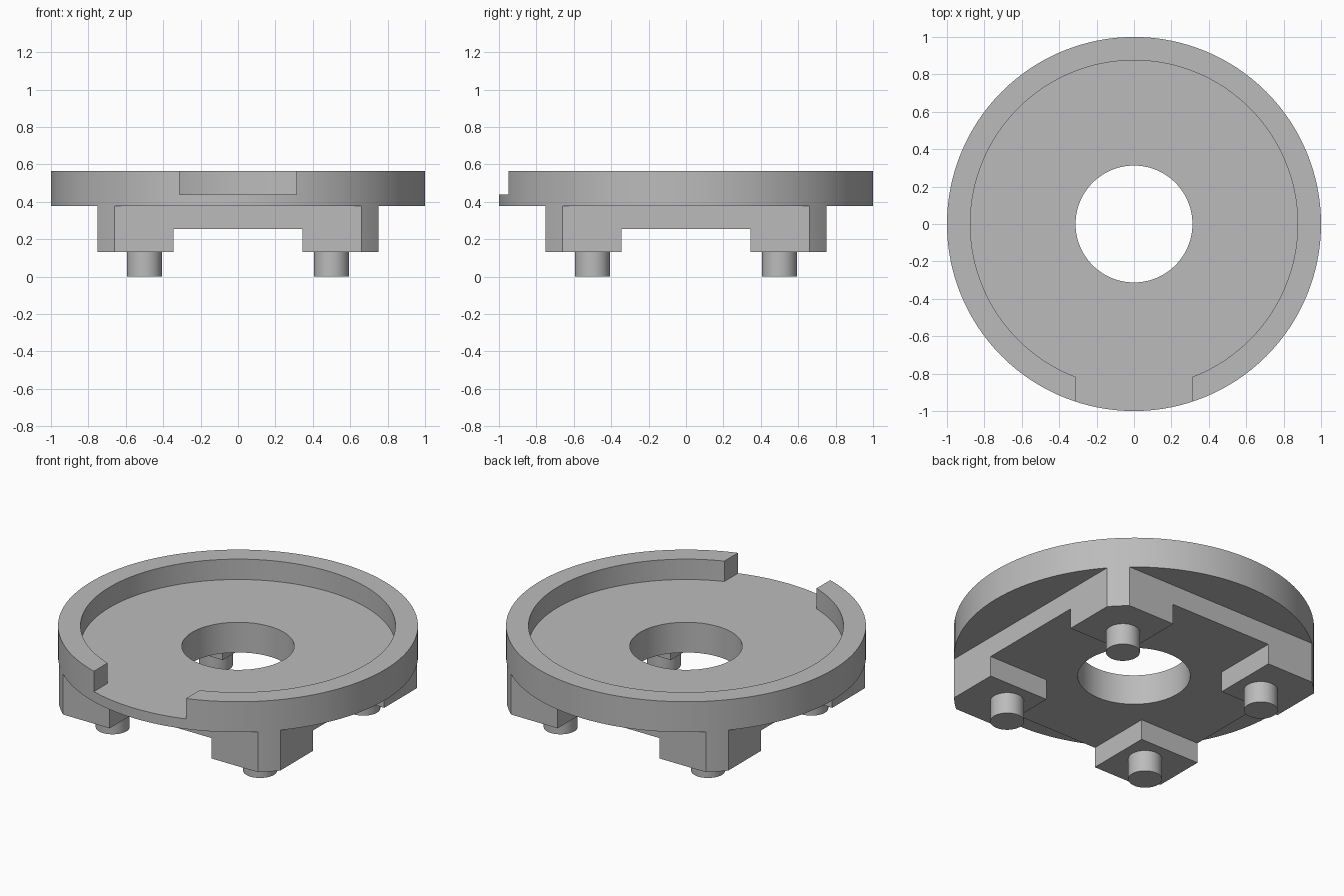
import bpy, bmesh
from math import pi, sin, cos, asin, radians

if "Cube" in bpy.data.objects:
    bpy.data.objects.remove(bpy.data.objects["Cube"])

RIM_R, RECESS_R, HOLE_R = 1.0, 0.875, 0.3125
PEG_R, PEG_POS = 0.094, 0.5
HALF, FOOT_IN = 0.75, 0.345
Z_PEG, Z_FOOT, Z_PLATE, Z_FLOOR, Z_TOP = 0.13, 0.255, 0.378, 0.44, 0.565

grey = bpy.data.materials.new("plain grey")
grey.use_nodes = True
colour = (0.5, 0.5, 0.5, 1)
grey.diffuse_color = colour
grey.node_tree.nodes["Principled BSDF"].inputs["Base Color"].default_value = colour


def prism(name, outline, z0, z1):
    """Extrude a closed xy outline from z0 to z1."""
    bm = bmesh.new()
    face = bm.faces.new([bm.verts.new((x, y, z0)) for x, y in outline])
    result = bmesh.ops.extrude_face_region(bm, geom=[face])
    top = [v for v in result["geom"] if isinstance(v, bmesh.types.BMVert)]
    bmesh.ops.translate(bm, verts=top, vec=(0, 0, z1 - z0))
    bmesh.ops.recalc_face_normals(bm, faces=bm.faces)
    mesh = bpy.data.meshes.new(name)
    bm.to_mesh(mesh)
    bm.free()
    mesh.materials.append(grey)
    obj = bpy.data.objects.new(name, mesh)
    bpy.context.collection.objects.link(obj)
    return obj


def circle(r, x=0, y=0, n=128):
    return [(x + r * cos(2 * pi * i / n), y + r * sin(2 * pi * i / n)) for i in range(n)]


def select(obj):
    bpy.ops.object.select_all(action="DESELECT")
    obj.select_set(True)
    bpy.context.view_layer.objects.active = obj


def cut(obj, cutter):
    """Subtract the cutter and discard it."""
    mod = obj.modifiers.new("cut", "BOOLEAN")
    mod.operation, mod.solver, mod.object = "DIFFERENCE", "EXACT", cutter
    select(obj)
    bpy.ops.object.modifier_apply(modifier=mod.name)
    bpy.data.objects.remove(cutter)


def smooth(obj):
    select(obj)
    bpy.ops.object.shade_smooth_by_angle(angle=radians(30))


# Rounded corner where the square base meets the disc radius
start = asin((RIM_R**2 - HALF**2) ** 0.5 / RIM_R)
sweep = pi / 2 - 2 * start
corner = [(RIM_R * cos(start + sweep * i / 6), RIM_R * sin(start + sweep * i / 6))
          for i in range(7)]

# Round tray with raised rim, front opening and centre hole
tray = prism("round_tray", circle(RIM_R), Z_PLATE, Z_TOP)
cut(tray, prism("recess_cutter", circle(RECESS_R), Z_FLOOR, 1))
notch = [(-HOLE_R, -1.1), (HOLE_R, -1.1), (HOLE_R, -0.5), (-HOLE_R, -0.5)]
cut(tray, prism("opening_cutter", notch, Z_FLOOR, 1))
cut(tray, prism("hole_cutter", circle(HOLE_R), 0, 1))
smooth(tray)

# Square base plate with rounded corners
outline = []
for k in range(4):
    c, s = round(cos(k * pi / 2)), round(sin(k * pi / 2))
    outline += [(x * c - y * s, x * s + y * c) for x, y in corner]
plate = prism("base_plate", outline, Z_FOOT, Z_PLATE)
cut(plate, prism("hole_cutter", circle(HOLE_R), 0, 1))
smooth(plate)

# Corner feet, each with a round peg
foot_outline = [(FOOT_IN, FOOT_IN), (HALF, FOOT_IN)] + corner + [(FOOT_IN, HALF)]
for side, sx in (("left", 1), ("right", -1)):
    for end, sy in (("front", -1), ("back", 1)):
        foot = prism(f"{end}_{side}_foot", [(sx * x, sy * y) for x, y in foot_outline],
                     Z_PEG, Z_FOOT)
        peg = prism(f"{end}_{side}_peg", circle(PEG_R, sx * PEG_POS, sy * PEG_POS, 48),
                    0, Z_PEG)
        smooth(foot)
        smooth(peg)
